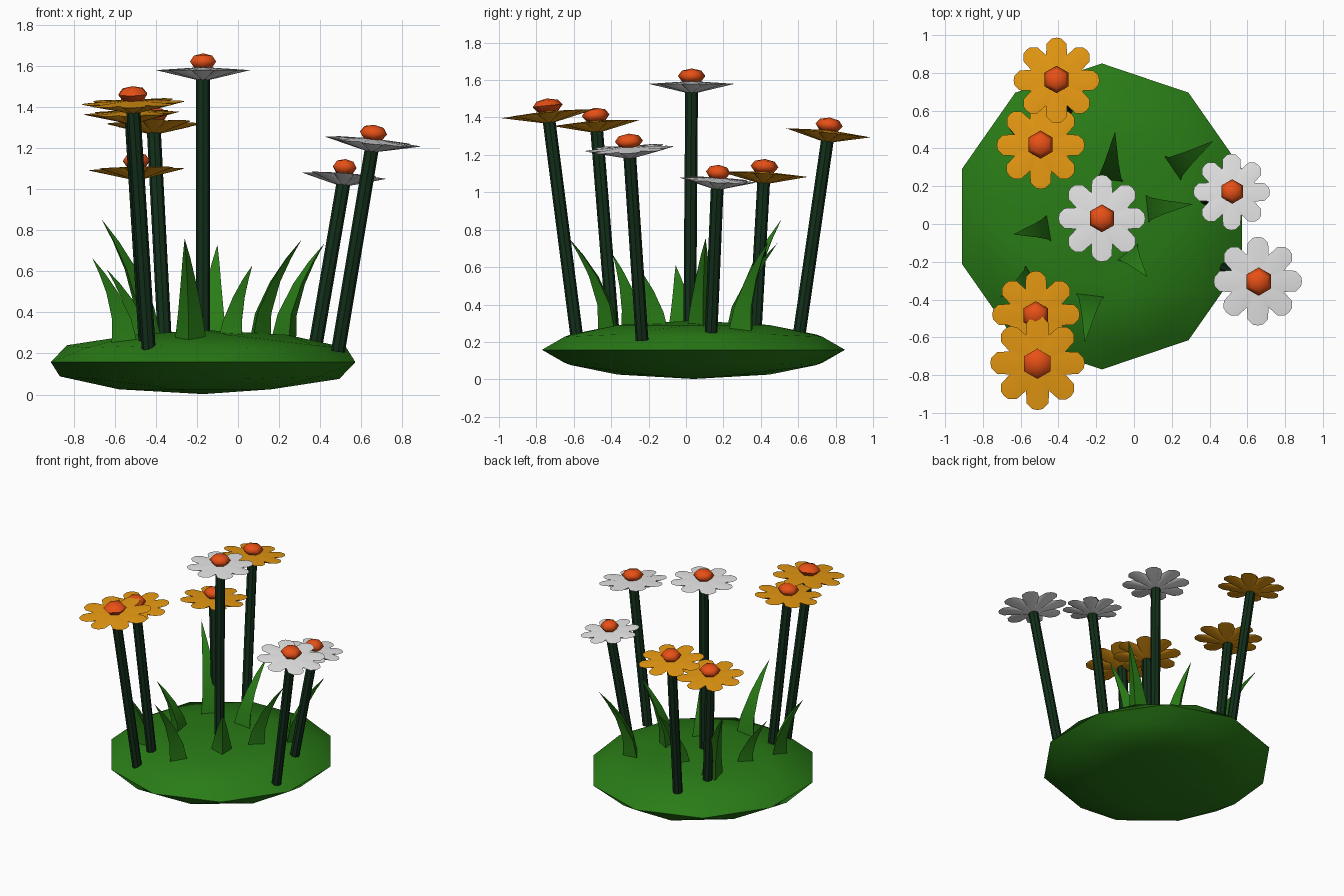
import bpy, bmesh, math
from mathutils import Vector

if "Cube" in bpy.data.objects:
    bpy.data.objects.remove(bpy.data.objects["Cube"])


def material(name, rgb):
    m = bpy.data.materials.new(name)
    m.diffuse_color = (*rgb, 1)
    m.use_nodes = True
    m.node_tree.nodes["Principled BSDF"].inputs["Base Color"].default_value = m.diffuse_color
    return m


GRASS = material("grass green", (0.022, 0.2, 0.008))
STEM = material("dark stem green", (0.006, 0.028, 0.01))
WHITE = material("white petal", (0.8, 0.8, 0.8))
GOLD = material("golden petal", (0.8, 0.32, 0.006))
ORANGE = material("orange centre", (0.8, 0.08, 0.008))


def finish(bm, name, mat, angle=None):
    bmesh.ops.recalc_face_normals(bm, faces=bm.faces)
    me = bpy.data.meshes.new(name)
    bm.to_mesh(me)
    bm.free()
    me.materials.append(mat)
    ob = bpy.data.objects.new(name, me)
    bpy.context.collection.objects.link(ob)
    if angle is not None:
        bpy.ops.object.select_all(action='DESELECT')
        ob.select_set(True)
        bpy.context.view_layer.objects.active = ob
        bpy.ops.object.shade_smooth_by_angle(angle=math.radians(angle))
    return ob


def loft(name, mat, rings, angle=None):
    """Skin a list of rings; a one-point ring closes to a tip, others get a cap."""
    bm = bmesh.new()
    vr = [[bm.verts.new(p) for p in ring] for ring in rings]
    for a, b in zip(vr, vr[1:]):
        n = max(len(a), len(b))
        for i in range(n):
            j = (i + 1) % n
            if len(a) == 1:
                bm.faces.new((a[0], b[i], b[j]))
            elif len(b) == 1:
                bm.faces.new((a[i], a[j], b[0]))
            else:
                bm.faces.new((a[i], a[j], b[j], b[i]))
    for end in (vr[0], vr[-1]):
        if len(end) > 2:
            bm.faces.new(end)
    return finish(bm, name, mat, angle)


def circle(n, r, z, start=0.0):
    return [(r * math.cos(start + math.tau * i / n),
             r * math.sin(start + math.tau * i / n), z) for i in range(n)]


# Mound: flattened low-poly ball
bm = bmesh.new()
bmesh.ops.create_icosphere(bm, subdivisions=2, radius=1)
for v in bm.verts:
    v.co = (v.co.x * 0.78 - 0.17, v.co.y * 0.81 + 0.04, v.co.z * 0.156 + 0.158)
finish(bm, "mound", GRASS, 60)

# One petal outline: angle in degrees, fraction of the flower radius
PETAL = [(-22.5, 0.64), (-15, 0.89), (-6.5, 0.985), (0, 1.0), (6.5, 0.985), (15, 0.89)]


def flower(label, mat, centre, tilt, r, foot):
    normal = Vector((*tilt, 1)).normalized()
    turn = Vector((0, 0, 1)).rotation_difference(normal)
    centre = Vector(centre)
    rim = centre - normal * 0.042
    # Petal disc: star-shaped rim, pointed below and gently domed above
    outline = []
    for k in range(8):
        for deg, f in PETAL:
            a = math.radians(45 * k + deg)
            outline.append((r * f * math.cos(a), r * f * math.sin(a), 0))
    disc = loft(label + "_petals", mat, [[(0, 0, -0.055)], outline, [(0, 0, 0.015)]], 35)
    # Six-sided flattened flower centre
    b = r * 0.32
    rings = [[(0, 0, -0.04)]]
    for lat in (-45, 0, 45):
        a = math.radians(lat)
        rings.append(circle(6, b * math.cos(a), 0.04 * math.sin(a), math.pi / 2))
    rings.append([(0, 0, 0.04)])
    eye = loft(label + "_centre", ORANGE, rings, 70)
    for ob, loc in ((disc, rim), (eye, centre)):
        ob.rotation_mode = 'QUATERNION'
        ob.rotation_quaternion = turn
        ob.location = loc
    # Straight stem from the mound to the underside of the petals
    foot = Vector(foot)
    top = rim - normal * 0.03
    axis = top - foot
    stem = loft(label + "_stem", STEM,
                [circle(8, 0.034, 0), circle(8, 0.034, axis.length)])
    stem.rotation_mode = 'QUATERNION'
    stem.rotation_quaternion = Vector((0, 0, 1)).rotation_difference(axis)
    stem.location = foot


flower("middle_white", WHITE, (-0.17, 0.03, 1.622), (0, 0), 0.23, (-0.17, 0.02, 0.26))
flower("front_white", WHITE, (0.66, -0.305, 1.274), (0.105, -0.055), 0.235, (0.487, -0.235, 0.21))
flower("right_white", WHITE, (0.52, 0.172, 1.107), (0.075, 0.067), 0.203, (0.378, 0.134, 0.24))
flower("back_gold", GOLD, (-0.41, 0.765, 1.36), (0, 0.108), 0.2275, (-0.355, 0.604, 0.23))
flower("low_gold", GOLD, (-0.495, 0.42, 1.138), (-0.02, 0.06), 0.233, (-0.44, 0.37, 0.25))
flower("left_gold", GOLD, (-0.52, -0.483, 1.412), (-0.03, -0.07), 0.232, (-0.45, -0.39, 0.25))
flower("front_gold", GOLD, (-0.512, -0.74, 1.462), (-0.03, -0.097), 0.25, (-0.435, -0.583, 0.22))

# Grass blades: three-sided tapering spikes bending outwards (base xy, tip xyz)
BLADES = [
    ((-0.13, 0.22), (-0.10, 0.49, 0.73)),
    ((0.20, 0.29), (0.42, 0.44, 0.735)),
    ((0.06, 0.08), (0.31, 0.105, 0.755)),
    ((-0.04, -0.14), (0.07, -0.28, 0.63)),
    ((-0.23, -0.37), (-0.26, -0.63, 0.76)),
    ((-0.44, -0.02), (-0.64, -0.055, 0.61)),
    ((-0.53, -0.28), (-0.71, -0.39, 0.665)),
    ((-0.42, 0.29), (-0.665, 0.51, 0.855)),
]
for n, (base, tip) in enumerate(BLADES):
    base, tip = Vector((*base, 0.24)), Vector(tip)
    reach = Vector((tip.x - base.x, tip.y - base.y, 0))
    out = reach.normalized()
    side = Vector((-out.y, out.x, 0))
    rings = []
    for t in (0, 0.3, 0.6, 0.82):
        c = base + reach * t ** 1.8
        c.z = base.z + (tip.z - base.z) * t
        w = (1 - t) ** 0.85
        rings.append([c + side * 0.08 * w, c - side * 0.08 * w, c + out * 0.1 * w])
    rings.append([tip])
    loft("grass_blade_%d" % (n + 1), GRASS, rings, 30)
